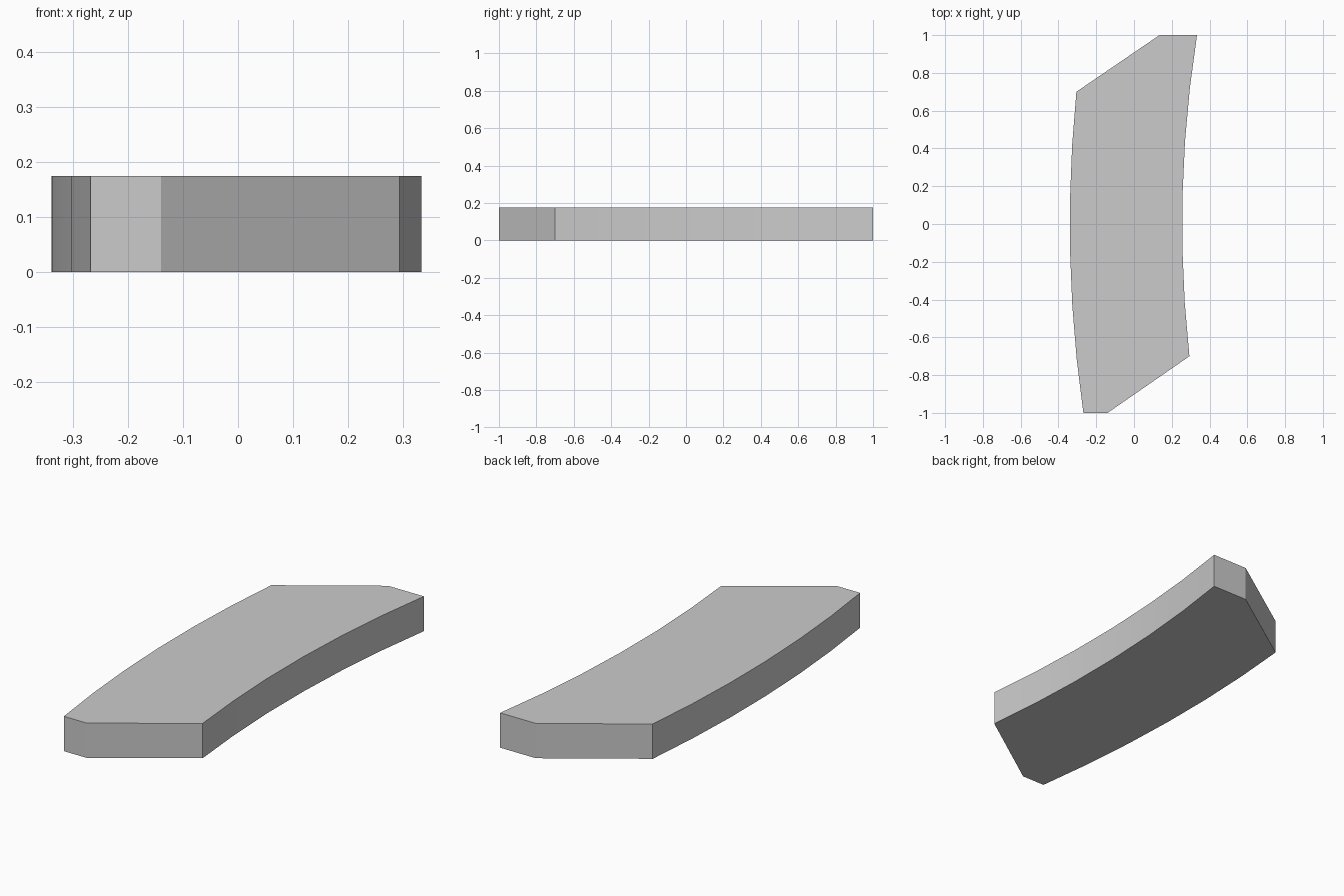
import bpy
import bmesh
from math import sqrt

default_cube = bpy.data.objects.get("Cube")
if default_cube:
    bpy.data.objects.remove(default_cube, do_unlink=True)

HEIGHT = 0.175
CENTRE_X = 6.66          # shared centre of both curved sides
OUTER_RADIUS = 7.0
INNER_RADIUS = 6.405
SEGMENTS = 6


def arc(radius, y_start, y_end):
    """Points along one curved side, evenly spaced in y."""
    points = []
    for i in range(SEGMENTS + 1):
        y = y_start + (y_end - y_start) * i / SEGMENTS
        points.append((CENTRE_X - sqrt(radius ** 2 - y ** 2), y))
    return points


# Grey material
grey = bpy.data.materials.new("light grey")
grey.use_nodes = True
colour = (0.6, 0.6, 0.6, 1)
grey.diffuse_color = colour
grey.node_tree.nodes["Principled BSDF"].inputs["Base Color"].default_value = colour

# Outline: inner curve, clipped back end, outer curve, clipped front end
outline = arc(INNER_RADIUS, -0.7, 1) + [(0.135, 1)]
outline += arc(OUTER_RADIUS, 0.7, -1) + [(-0.14, -1)]

# Extrude the outline into a solid slab
bm = bmesh.new()
base = bm.faces.new([bm.verts.new((x, y, 0)) for x, y in outline])
result = bmesh.ops.extrude_face_region(bm, geom=[base], use_keep_orig=True)
top_verts = [v for v in result["geom"] if isinstance(v, bmesh.types.BMVert)]
bmesh.ops.translate(bm, verts=top_verts, vec=(0, 0, HEIGHT))
bmesh.ops.recalc_face_normals(bm, faces=bm.faces)

mesh = bpy.data.meshes.new("curved_slab")
bm.to_mesh(mesh)
bm.free()
mesh.materials.append(grey)
slab = bpy.data.objects.new("curved_slab", mesh)
bpy.context.collection.objects.link(slab)

# Smooth curved sides, sharp corners
bpy.ops.object.select_all(action="DESELECT")
slab.select_set(True)
bpy.context.view_layer.objects.active = slab
bpy.ops.object.shade_smooth_by_angle()
